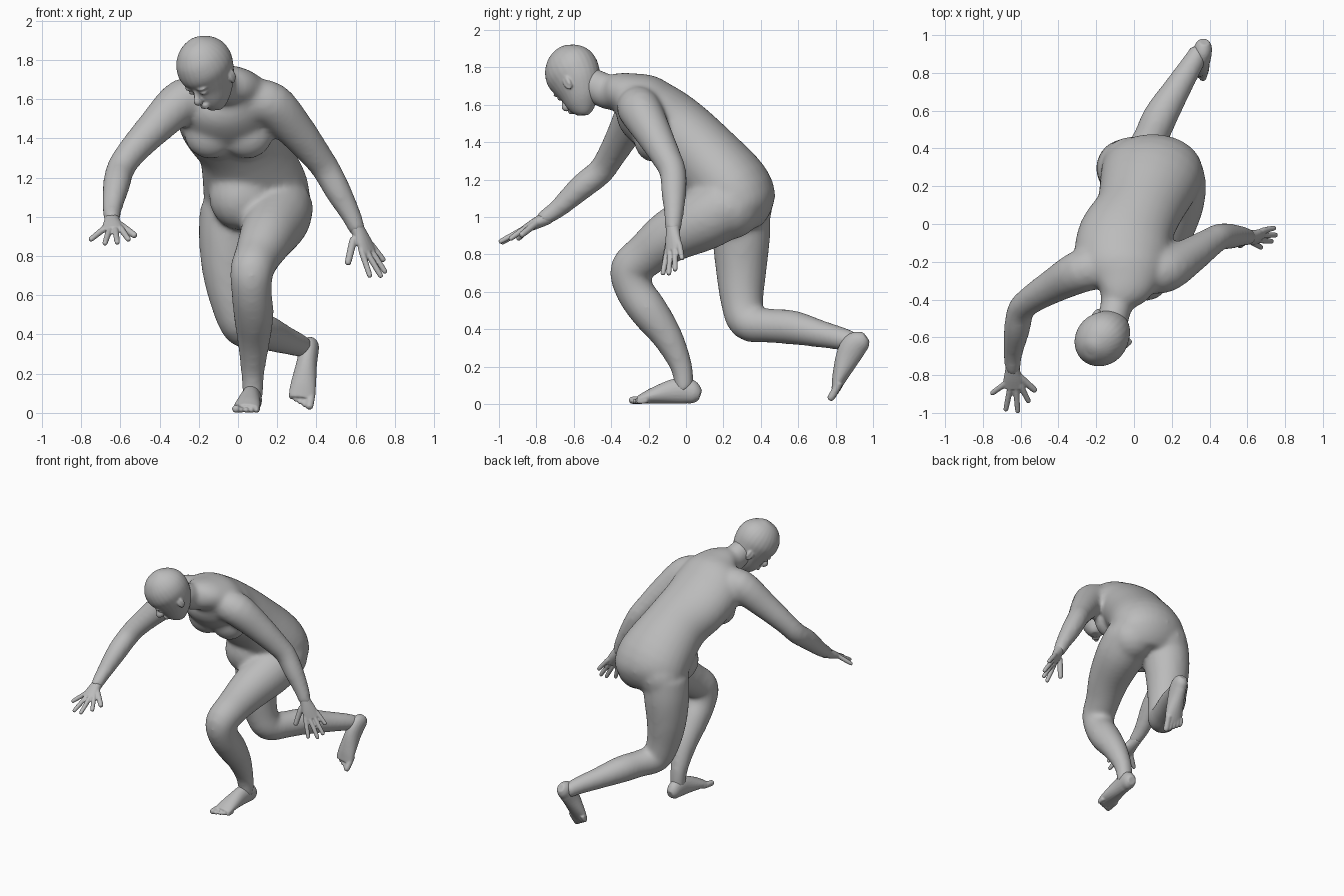
import bpy, bmesh, math
from mathutils import Matrix, Vector

cube = bpy.data.objects.get("Cube")
if cube:
    bpy.data.objects.remove(cube)

GREY = (0.5, 0.5, 0.5, 1)
skin = bpy.data.materials.new("plain grey")
skin.use_nodes = True
skin.diffuse_color = GREY
skin.node_tree.nodes["Principled BSDF"].inputs["Base Color"].default_value = GREY


def spline(keys, steps):
    """Catmull-Rom interpolation of (x, y, z, half width, half depth) keys."""
    out = []
    for i in range(len(keys) - 1):
        quad = keys[max(i - 1, 0)], keys[i], keys[i + 1], keys[min(i + 2, len(keys) - 1)]
        for s in range(steps):
            t = s / steps
            out.append([b + 0.5 * t * (c - a + t * (2 * a - 5 * b + 4 * c - d + t * (3 * (b - c) + d - a)))
                        for a, b, c, d in zip(*quad)])
    return out + [list(keys[-1])]


def loft(bm, keys, ref=(1, 0, 0), mat=Matrix(), n=16):
    """Closed elliptical skin along a path; keys may omit the depth."""
    rows = spline([k if len(k) == 5 else (*k, k[3]) for k in keys], 4)
    centres = [Vector(r[:3]) for r in rows]
    rings = []
    for i, r in enumerate(rows):
        along = (centres[min(i + 1, len(rows) - 1)] - centres[max(i - 1, 0)]).normalized()
        side = Vector(ref)
        side = (side - along * side.dot(along)).normalized()
        deep = along.cross(side)
        ring = []
        for k in range(n):
            a = math.tau * k / n
            ring.append(bm.verts.new(mat @ (centres[i] + side * r[3] * math.cos(a) + deep * r[4] * math.sin(a))))
        rings.append(ring)
    for lo, hi in zip(rings, rings[1:]):
        for k in range(n):
            bm.faces.new((lo[k], lo[(k + 1) % n], hi[(k + 1) % n], hi[k]))
    bm.faces.new(rings[0][::-1])
    bm.faces.new(rings[-1])


def ball(bm, centre, size, mat=Matrix()):
    bmesh.ops.create_uvsphere(bm, u_segments=16, v_segments=10, radius=1,
                              matrix=mat @ Matrix.Translation(centre) @ Matrix.Diagonal((*size, 1)))


def finish(name, bm, voxel, relax):
    """Make the object and fuse its pieces into one smooth skin."""
    bmesh.ops.recalc_face_normals(bm, faces=bm.faces)
    mesh = bpy.data.meshes.new(name)
    bm.to_mesh(mesh)
    bm.free()
    ob = bpy.data.objects.new(name, mesh)
    bpy.context.collection.objects.link(ob)
    fuse = ob.modifiers.new("fuse", 'REMESH')
    fuse.mode = 'VOXEL'
    fuse.voxel_size = voxel
    soft = ob.modifiers.new("soften", 'SMOOTH')
    soft.factor = 0.5
    soft.iterations = relax
    graph = bpy.context.evaluated_depsgraph_get()
    mesh = bpy.data.meshes.new_from_object(ob.evaluated_get(graph))
    ob.modifiers.clear()
    ob.data = mesh
    for p in mesh.polygons:
        p.use_smooth = True
    mesh.materials.clear()
    mesh.materials.append(skin)


# Body: torso and neck
body = bmesh.new()
loft(body, [(.09, .31, .94, .16, .09), (.095, .295, 1.03, .25, .18), (.09, .25, 1.14, .27, .215),
            (.025, .075, 1.345, .23, .195), (-.045, -.06, 1.47, .25, .19), (-.06, -.17, 1.545, .255, .188),
            (-.055, -.26, 1.62, .225, .165), (-.06, -.34, 1.665, .16, .11),
            (-.09, -.42, 1.67, .09, .094), (-.11, -.5, 1.71, .083, .088), (-.12, -.55, 1.74, .07, .07)], n=28)
# chest, lower belly and seat fullness
for x in (-.14, .045):
    ball(body, (x, -.18, 1.42), (.135, .1, .125))
ball(body, (.02, .1, 1.1), (.17, .15, .17))
ball(body, (-.01, .3, 1.06), (.165, .165, .17))
ball(body, (.215, .235, 1.05), (.165, .17, .17))
# right arm, left arm
loft(body, [(-.17, -.23, 1.59, .11), (-.28, -.25, 1.59, .116), (-.43, -.33, 1.45, .092), (-.55, -.405, 1.32, .076),
            (-.60, -.46, 1.24, .073), (-.62, -.56, 1.16, .07), (-.64, -.68, 1.05, .053),
            (-.643, -.78, .98, .041)], ref=(0, 1, 0))
loft(body, [(.07, -.26, 1.59, .11), (.17, -.245, 1.57, .117), (.295, -.17, 1.44, .098), (.40, -.1, 1.31, .079),
            (.45, -.07, 1.24, .073), (.51, -.065, 1.13, .068), (.575, -.065, 1.01, .053),
            (.614, -.07, .92, .042)], ref=(0, 1, 0))
# left leg in front, right leg trailing
loft(body, [(.215, .22, 1.06, .17), (.2, .1, .99, .168), (.15, -.08, .9, .144), (.10, -.21, .80, .119),
            (.07, -.295, .72, .111), (.07, -.275, .61, .103), (.08, -.2, .5, .103), (.08, -.1, .36, .083),
            (.075, -.025, .2, .06), (.075, -.008, .07, .052)], n=20)
loft(body, [(-.035, .29, 1.05, .158), (-.045, .295, .9, .156), (-.045, .295, .72, .137), (-.02, .30, .55, .115),
            (.02, .33, .44, .103), (.08, .44, .42, .092), (.14, .57, .41, .092), (.23, .72, .375, .074),
            (.31, .85, .345, .06), (.35, .925, .32, .05)], n=20)
finish("body", body, .014, 16)


# Hands: palm and five fingers, each finger given as (knuckle, tip)
def hand(name, wrist, thumb, fingers):
    bm = bmesh.new()
    wrist = Vector(wrist)
    roots = [Vector(root) for root, tip in fingers]
    knuckle = sum(roots, Vector()) / len(roots)
    across = roots[0] - roots[-1]
    reach = knuckle - wrist
    loft(bm, [(*(wrist - reach * .35), .037, .037), (*(wrist + reach * .1), .04, .034),
              (*(wrist + reach * .6), .05, .028), (*(knuckle + reach * .1), .052, .019)], ref=across)
    for i, (root, tip) in enumerate([thumb] + fingers):
        root, tip = Vector(root), Vector(tip)
        start = root.lerp(wrist, .3)
        r = .02 if i == 0 else .0165
        loft(bm, [(*start, r), (*root, r), (*root.lerp(tip, .55), r * .93),
                  (*root.lerp(tip, .93), r * .8), (*tip, r * .4)], ref=(.8, .55, .1), n=10)
    finish(name, bm, .005, 4)


hand("right_hand", (-.643, -.765, .985), ((-.605, -.81, .96), (-.52, -.885, .9)),
     [((-.598, -.86, .94), (-.555, -.945, .88)), ((-.625, -.87, .935), (-.615, -1, .865)),
      ((-.655, -.865, .935), (-.68, -.99, .86)), ((-.682, -.845, .94), (-.756, -.9, .88))])
hand("left_hand", (.61, -.07, .935), ((.585, -.09, .87), (.558, -.115, .755)),
     [((.632, -.1, .82), (.675, -.125, .69)), ((.658, -.085, .818), (.733, -.092, .69)),
      ((.678, -.06, .828), (.755, -.058, .712)), ((.685, -.035, .85), (.747, -.02, .773))])


# Feet: heel to ball in a local frame (across, forward, up), then toes
def foot(name, heel, toe, up, inner):
    heel, up = Vector(heel), Vector(up)
    ahead = (Vector(toe) - heel).normalized()
    up = (up - ahead * up.dot(ahead)).normalized()
    mat = Matrix((up.cross(ahead), ahead, up)).transposed().to_4x4()
    mat.translation = heel
    bm = bmesh.new()
    loft(bm, [(0, .002, .046, .028, .03), (0, .03, .056, .045, .056), (0, .08, .072, .05, .07),
              (0, .15, .067, .053, .065), (0, .25, .046, .064, .044), (0, .31, .03, .067, .028),
              (0, .335, .024, .06, .02)], mat=mat, n=20)
    for i in range(5):
        x = inner * (.048 - .025 * i)
        end = .39 - .013 * i
        r = .021 if i == 0 else .015
        loft(bm, [(x, .28, r + .006, r), (x, end - .03, r, r), (x, end - .008, r, r * .85),
                  (x, end, r, r * .4)], mat=mat, n=10)
    finish(name, bm, .006, 4)


foot("left_foot", (.08, .077, 0), (.035, -.31, 0), (0, 0, 1), -1)
foot("right_foot", (.372, 1.003, .335), (.315, .79, .02), (0, -.84, .54), 1)

# Head: frame is turned to the model's right and pitched down
frame = (Matrix.Translation((-.133, -.57, 1.712)) @ Matrix.Rotation(math.radians(-44), 4, 'Z')
         @ Matrix.Rotation(math.radians(37), 4, 'X'))
head = bmesh.new()
loft(head, [(0, -.08, -.15, .025, .03), (0, -.07, -.133, .05, .058), (0, -.052, -.095, .078, .088),
            (0, -.028, -.04, .103, .118), (0, -.012, .02, .124, .144), (0, -.006, .08, .137, .154),
            (0, -.004, .14, .126, .142), (0, -.002, .19, .094, .105), (0, 0, .222, .05, .055),
            (0, 0, .232, .012, .013)], mat=frame, n=28)
# nose, lips, brows, eyes and ears
loft(head, [(0, -.135, .03, .01, .01), (0, -.147, -.01, .012, .016), (0, -.155, -.036, .02, .026),
            (0, -.14, -.052, .016, .016)], mat=frame, n=12)
for z in (-.076, -.091):
    ball(head, (0, -.132, z), (.03, .016, .009), frame)
for s in (-1, 1):
    ball(head, (s * .04, -.128, 0), (.02, .016, .012), frame)
    ball(head, (s * .04, -.128, .027), (.032, .022, .011), frame)
    tilt = frame @ Matrix.Translation((s * .116, .02, -.012)) @ Matrix.Rotation(s * .35, 4, 'Z')
    ball(head, (0, 0, 0), (.012, .024, .038), tilt)
    ball(head, (s * .009, .012, .006), (.01, .013, .03), tilt)
finish("head", head, .006, 5)
